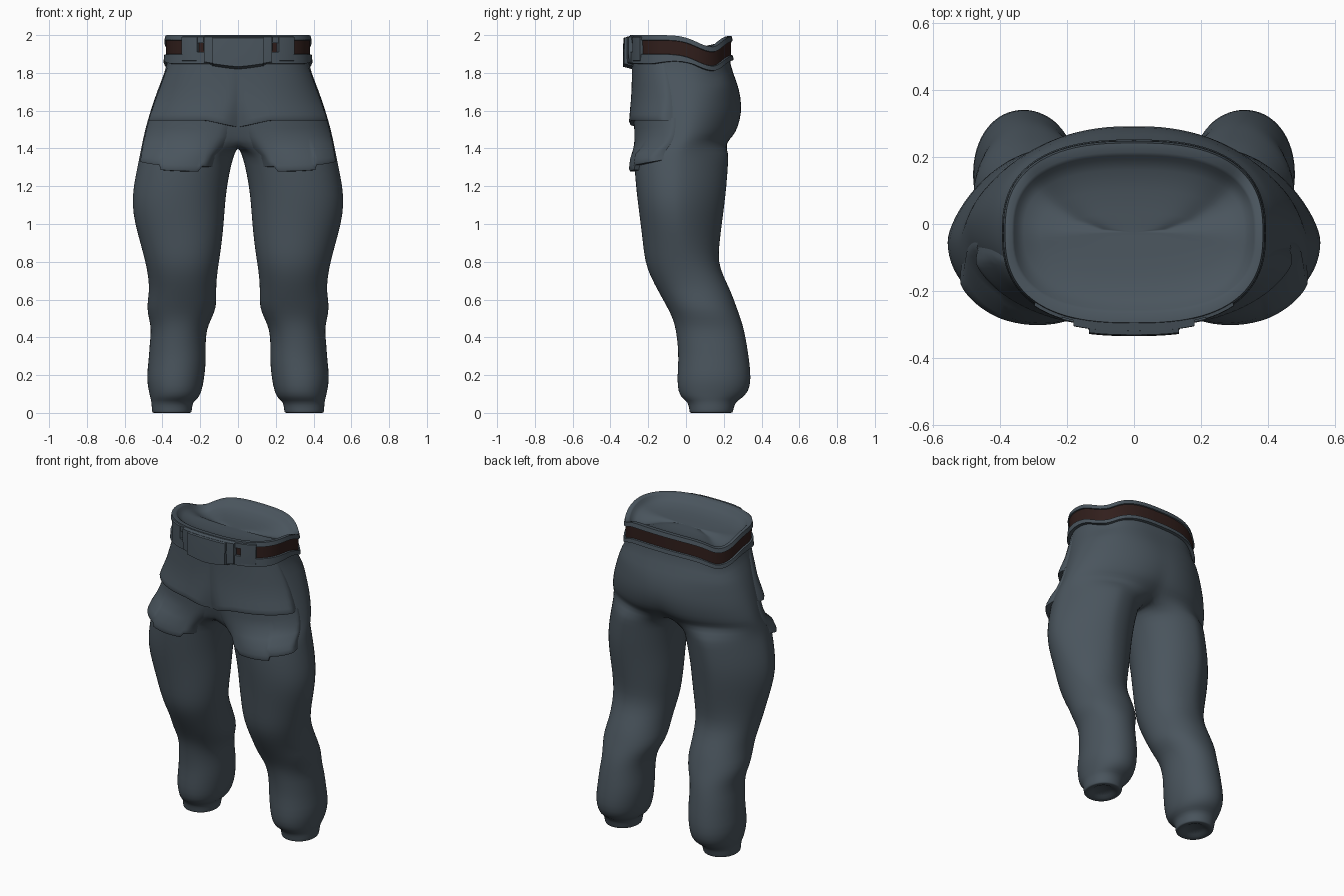
import bpy, bmesh, math
from mathutils import Vector

if "Cube" in bpy.data.objects:
    bpy.data.objects.remove(bpy.data.objects["Cube"])


def material(name, rgb):
    m = bpy.data.materials.new(name)
    m.diffuse_color = (*rgb, 1)
    m.use_nodes = True
    m.node_tree.nodes["Principled BSDF"].inputs["Base Color"].default_value = m.diffuse_color
    return m


CLOTH = material("slate cloth", (0.068, 0.09, 0.11))
LEATHER = material("brown leather", (0.031, 0.0135, 0.0115))

# Cross-sections of the right half: z, inner x, outer x, front y, back y, roundness, centre dip
HIPS = [
    (2.00, -.375, .375, -.285, .232, 2.6, 0),
    (1.85, -.372, .372, -.283, .230, 2.6, 0),
    (1.75, -.412, .412, -.283, .274, 2.5, .01),
    (1.67, -.440, .440, -.283, .296, 2.4, .02),
    (1.59, -.467, .467, -.283, .303, 2.4, .03),
    (1.51, -.490, .490, -.281, .291, 2.3, .07),
    (1.465, -.500, .500, -.279, .272, 2.3, .13),
    (1.43, -.508, .508, -.278, .236, 2.3, .18),
]
LEG = [(z, a, b, f, k, 2.1, 0) for z, a, b, f, k in [
    (1.375, .016, .519, -.277, .228),
    (1.32, .034, .530, -.275, .224), (1.20, .058, .555, -.266, .216),
    (1.10, .068, .562, -.254, .204), (1.00, .075, .546, -.241, .191),
    (.90, .085, .518, -.229, .178), (.80, .100, .491, -.218, .170),
    (.72, .112, .475, -.188, .200), (.64, .116, .470, -.145, .240),
    (.56, .112, .485, -.100, .268), (.50, .140, .472, -.070, .290),
    (.44, .167, .459, -.054, .308), (.36, .172, .469, -.044, .323),
    (.28, .168, .473, -.040, .335), (.18, .178, .486, -.048, .346),
    (.11, .193, .471, -.042, .332), (.075, .212, .464, -.020, .292),
    (.058, .240, .458, .010, .262), (.02, .243, .457, .017, .252),
    (.003, .246, .454, .019, .247), (0, .250, .450, .022, .243)]]
ROWS = HIPS + LEG
K, J = 24, 8          # segments on the outer and inner arc of each half ring


def ring(row, u):
    """Point on one cross-section; u runs from front (0) round the outside to back (1)."""
    z, xi, xo, yf, yb, n, dip = row
    span = 90 if xi < 0 else 135
    t = math.radians(-span + 2 * span * u)
    c, s = math.cos(t), math.sin(t)
    if c > 0:                       # thighs and hips are leaner at their outer corners
        n -= (.5 if s > 0 else .15) * max(0, min(1, (z - .75) / .2, (1.8 - z) / .15))
    xc, yc = (xi + xo) / 2, (yf + yb) / 2
    x = xc + (xo - xc) * math.copysign(abs(c) ** (2 / n), c)
    y = (yb - yc) * math.copysign(abs(s) ** (2 / n), s)
    y *= 1 - dip * max(0, 1 - x / .25) ** 2
    if xi > 0:                      # thigh is widest ahead of its middle
        y -= .03 * max(c, 0) ** 2 * min(1, max(0, (z - .8) / .3))
    return Vector((0 if abs(x) < 1e-6 else x, yc + y))


def plan(z, u):
    for a, b in zip(ROWS, ROWS[1:]):
        if z >= b[0]:
            f = min(1, (a[0] - z) / (a[0] - b[0]))
            return ring(a, u).lerp(ring(b, u), f)
    return ring(ROWS[-1], u)


def surf(z, u, off=0, scale=1):
    """Point on the trousers, pushed outward by off, or shrunk about the waist centre."""
    p = plan(z, u)
    d = plan(z, min(1, u + .004)) - plan(z, max(0, u - .004))
    d.normalize()
    x = 0 if p.x == 0 else p.x + d.y * off
    y = p.y - d.x * off
    w = .11 if p.y < .135 else .062
    sag = .062 * math.exp(-((p.y - .135) / w) ** 2)   # waist sags behind each hip
    sag *= min(1, max(0, (z - 1.72) / .13)) * scale ** 2
    return (x * scale, -.025 + (y + .025) * scale ** 2.5, z - sag)


def finish(name, bm, sharp=None, subdiv=0):
    for f in bm.faces:
        f.smooth = True
    if sharp:
        for e in bm.edges:
            e.smooth = e.calc_face_angle(0) < math.radians(sharp)
    me = bpy.data.meshes.new(name)
    bm.to_mesh(me)
    bm.free()
    me.materials.append(CLOTH)
    me.materials.append(LEATHER)
    ob = bpy.data.objects.new(name, me)
    bpy.context.collection.objects.link(ob)
    mir = ob.modifiers.new("mirror", 'MIRROR')
    mir.use_clip = True
    if subdiv:
        sub = ob.modifiers.new("smooth", 'SUBSURF')
        sub.levels = sub.render_levels = subdiv
    return ob


def grid(bm, rows, rule=None):
    """Skin a list of vertex rows, given from top to bottom."""
    for r, (a, b) in enumerate(zip(rows, rows[1:])):
        for c in range(len(a) - 1):
            f = bm.faces.new((a[c], b[c], b[c + 1], a[c + 1]))
            if rule:
                f.material_index = rule(r)


def patch(name, u0, u1, n, rows, tuck0=None, tuck1=None, rule=None, sharp=45,
          slope=9, step=.008):
    """Cloth layer over the body; rows hold (z or z(u), offset, scale). Edges tuck in."""
    bm = bmesh.new()
    us = [u0 + (u1 - u0) * i / n for i in range(n + 1)]
    if tuck0 is not None:
        us.insert(1, u0 + step)
    if tuck1 is not None:
        us.insert(-1, u1 - step)
    out = []
    for z, off, sc in rows:
        line = []
        for u in us:
            o = off
            if tuck0 is not None:
                o = min(o, tuck0 + slope * (u - u0))
            if tuck1 is not None:
                o = min(o, tuck1 + slope * (u1 - u))
            line.append(bm.verts.new(surf(z(u) if callable(z) else z, u, o, sc)))
        out.append(line)
    grid(bm, out, rule)
    bmesh.ops.remove_doubles(bm, verts=bm.verts, dist=1e-5)
    return finish(name, bm, sharp)


# Trousers body: hips split into a leg at the crotch, mirrored
bm = bmesh.new()
hips = [[bm.verts.new(surf(min(r[0], 1.95), i / K)) for i in range(K + 1)] for r in HIPS]
legs = [[bm.verts.new((*ring(r, i / K), r[0])) for i in range(K + J)] for r in LEG]
legs = [r + [r[0]] for r in legs]
grid(bm, hips + [legs[0][:K + 1]])
back, front = hips[-1][-1], hips[-1][0]
crotch = [back]
for j in range(1, J):
    s = j / J
    crotch.append(bm.verts.new((0, back.co.y + (front.co.y - back.co.y) * s,
                                1.408 + .022 * (2 * s - 1) ** 2)))
crotch.append(front)
grid(bm, [crotch, legs[0][K:]])
grid(bm, legs)
# Hollowed cuff end
end = legs[-1][:-1]
mid = Vector((.35, .1325, 0))
for sc, z in ((.72, 0), (.62, .025)):
    nxt = [bm.verts.new(mid + (Vector((v.co.x, v.co.y, 0)) - mid) * sc + Vector((0, 0, z)))
           for v in end]
    grid(bm, [end + [end[0]], nxt + [nxt[0]]])
    end = nxt
bm.faces.new(end[::-1])
finish("trousers", bm, subdiv=1)


# Waistband with shallow inner dish, wide rim, belt channel (leather) and hem
def hem(u):
    return 1.845 + .025 * min(1, max(0, (u - .35) / .2))


band = [(1.936, 0, 0), (1.937, 0, .3), (1.94, 0, .55), (1.945, 0, .75), (1.96, 0, .88),
        (1.976, 0, .935), (1.992, 0, .955), (1.999, 0, .972), (2.0, .010, 1),
        (1.974, .016, 1), (1.972, .008, 1), (1.900, .008, 1), (1.898, .018, 1),
        (lambda u: hem(u) + .004, .022, 1), (hem, -.012, 1)]
patch("waistband", 0, 1, 48, band, rule=lambda r: int(r == 10))

# Belt loops in front of the belt
patch("front_belt_loop", .148, .256, 8,
      [(1.995, 0, 1), (1.99, .022, 1), (1.93, .024, 1), (1.865, .024, 1), (1.855, 0, 1)], 0, 0)
patch("belt_bridge", .10, .16, 4,
      [(1.995, 0, 1), (1.99, .018, 1), (1.958, .018, 1), (1.957, 0, 1)])
patch("lower_belt_bridge", .10, .16, 4,
      [(1.912, 0, 1), (1.911, .024, 1), (1.855, .024, 1), (1.85, 0, 1)])


# Waist closure: wide backing and thicker centre flap
def drop(u):
    return 1.825 + .2 * u


patch("closure_backing", 0, .128, 8,
      [(1.998, 0, 1), (1.99, .034, 1), (1.92, .036, 1), (lambda u: drop(u) + .01, .034, 1),
       (drop, 0, 1)], tuck1=0)
patch("closure_flap", 0, .088, 8,
      [(1.998, 0, 1), (1.985, .046, 1), (1.92, .050, 1), (lambda u: drop(u) + .008, .052, 1),
       (lambda u: drop(u) - .006, 0, 1)], tuck1=0)


# Upper front panel with overhanging hem and fine centre seam
def upper_hem(u):
    return 1.56 - .035 * max(0, 1 - u / .1)


def layer(hem_z, top, swell):
    """Rows of a layer that swells outward to an overhanging hem."""
    rows = [((lambda u, k=k: top + (hem_z(u) - top) * k), .004 + swell * k ** 2, 1)
            for k in (0, .2, .4, .6, .8, .93, 1)]
    return rows + [(lambda u: hem_z(u) - .012, swell, 1),
                   (lambda u: hem_z(u) - .014, -.012, 1)]


patch("upper_front_panel", 0, .43, 28, layer(upper_hem, 1.85, .025),
      tuck0=.002, tuck1=-.006, slope=.7, step=.003)


# Lower thigh flap with a small tab in its hem, blending out at both sides
def lower_hem(u):
    tab = .025 if .1 < u < .27 else 0
    return 1.315 + .035 * (u / .43) ** 3 - tab


patch("thigh_flap", .015, .45, 38, layer(lower_hem, 1.56, .025),
      tuck0=-.012, tuck1=-.008, slope=.6)
